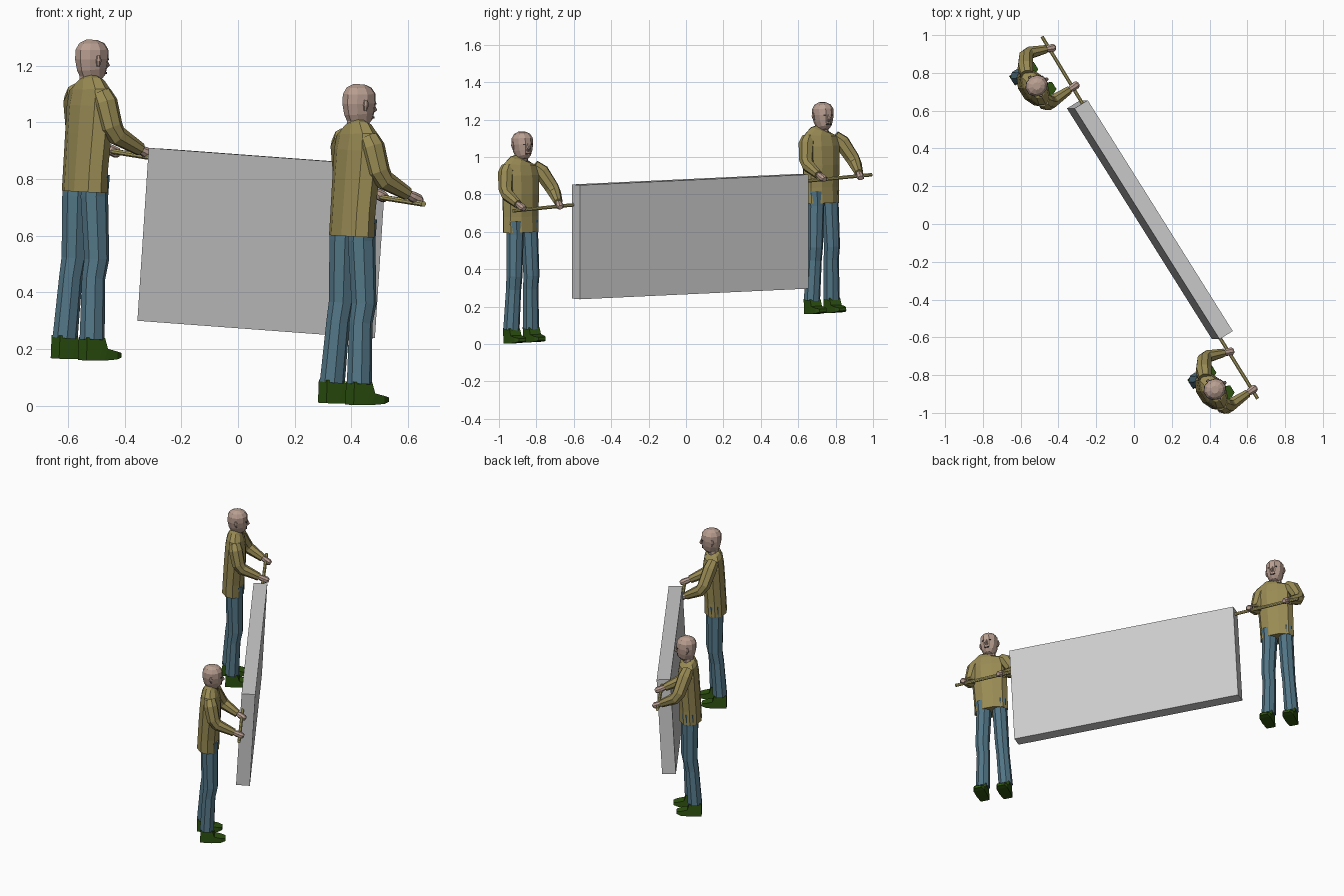
import bpy, bmesh, math
from mathutils import Vector, Matrix

if "Cube" in bpy.data.objects:
    bpy.data.objects.remove(bpy.data.objects["Cube"])


def material(name, rgb):
    m = bpy.data.materials.new(name)
    m.diffuse_color = (*rgb, 1)
    m.use_nodes = True
    m.node_tree.nodes["Principled BSDF"].inputs["Base Color"].default_value = m.diffuse_color
    return m


SHIRT = material("shirt_cloth", (0.32, 0.26, 0.09))
DENIM = material("trouser_cloth", (0.085, 0.18, 0.24))
SHOE = material("shoe_leather", (0.027, 0.085, 0.005))
SKIN = material("skin", (0.48, 0.34, 0.28))
POLE = material("pole_wood", (0.45, 0.39, 0.14))
DARK = material("eye_dark", (0.05, 0.04, 0.04))


def loft(name, rings, mat, frame, ref=(1, 0, 0), sides=8):
    """Rings are (x, y, z, radius along ref, radius across); both ends are capped."""
    ref = Vector(ref)
    pts = [Vector(r[:3]) for r in rings]
    bm = bmesh.new()
    loops = []
    grow = math.sqrt(2) if sides == 4 else 1.0
    for i, r in enumerate(rings):
        t = (pts[min(i + 1, len(pts) - 1)] - pts[max(i - 1, 0)]).normalized()
        a = (ref - t * ref.dot(t)).normalized()
        b = t.cross(a)
        loop = []
        for k in range(sides):
            ang = 2 * math.pi * (k + 0.5) / sides
            loop.append(bm.verts.new(pts[i] + grow * (a * r[3] * math.cos(ang) + b * r[4] * math.sin(ang))))
        loops.append(loop)
    for lo, hi in zip(loops, loops[1:]):
        for k in range(sides):
            j = (k + 1) % sides
            bm.faces.new((lo[k], lo[j], hi[j], hi[k]))
    bm.faces.new(loops[0][::-1])
    bm.faces.new(loops[-1])
    bmesh.ops.recalc_face_normals(bm, faces=bm.faces)
    me = bpy.data.meshes.new(name)
    bm.to_mesh(me)
    bm.free()
    if mat:
        me.materials.append(mat)
    ob = bpy.data.objects.new(name, me)
    ob.matrix_world = frame
    bpy.context.collection.objects.link(ob)
    return ob


# shared tilted frame: x = facing, y = person's left, z = up
up = Vector((0.066, 0, 1)).normalized()
left = Vector((-0.53, 0.847, 0.04))
left = (left - up * left.dot(up)).normalized()
face = left.cross(up).normalized()


def frame_at(p):
    m = Matrix((face, left, up)).transposed().to_4x4()
    m.translation = p
    return m


def person(tag, origin):
    fr = frame_at(origin)

    def part(n, rings, mat, ref=(1, 0, 0), sides=8):
        loft(f"{tag}_{n}", rings, mat, fr, ref, sides)

    # jacket with sloped shoulders
    part("jacket", [(0, -.01, .595, .068, .108), (-.002, -.01, .68, .066, .108),
                    (0, -.01, .80, .068, .112), (-.002, -.01, .90, .064, .114),
                    (-.005, -.01, .955, .054, .105), (-.005, -.005, .982, .042, .068),
                    (0, 0, .992, .03, .036)], SHIRT, sides=10)
    # neck and head
    part("neck", [(-.008, 0, .96, .033, .035), (-.005, 0, 1.03, .033, .035)], SKIN)
    part("head", [(.018, 0, .985, .026, .022), (.012, 0, 1.0, .046, .038),
                  (.004, 0, 1.03, .056, .05), (0, 0, 1.065, .062, .056),
                  (-.002, 0, 1.098, .06, .055), (-.004, 0, 1.12, .046, .042),
                  (-.004, 0, 1.132, .02, .02)], SKIN, sides=10)
    part("nose", [(.052, 0, 1.073, .006, .005), (.066, 0, 1.045, .009, .010),
                  (.054, 0, 1.036, .008, .008)], SKIN, sides=6)
    part("mouth", [(.054, -.014, 1.018, .005, .003), (.054, .014, 1.018, .005, .003)], DARK, sides=4)
    for side, s in (("left", 1), ("right", -1)):
        part(side + "_eye", [(.056, s * .014, 1.067, .004, .003),
                             (.050, s * .028, 1.067, .004, .003)], DARK, sides=4)
        part(side + "_ear", [(-.004, s * .052, 1.04, .006, .006), (-.007, s * .058, 1.06, .011, .007),
                             (-.007, s * .056, 1.078, .007, .006)], SKIN, sides=6)

    # sleeves and hands, both reaching forward to the pole
    arms = {
        "left": [(-.005, .075, .945), (.012, .112, .915), (.05, .155, .83), (.075, .158, .80),
                 (.16, .127, .757), (.21, .108, .735)],
        "right": [(-.005, -.088, .945), (.003, -.105, .915), (.025, -.122, .83), (.05, -.124, .80),
                  (.15, -.122, .757), (.21, -.12, .735)],
    }
    for side, (sh, ua, el, fa, wr, hd) in arms.items():
        part(side + "_sleeve", [(*sh, .036, .036), (*ua, .043, .043), (*el, .038, .040),
                                (*fa, .034, .036), (*wr, .023, .024)], SHIRT, (0, 1, 0))
        w, h = Vector(wr), Vector(hd)
        part(side + "_hand", [(*w, .015, .015), (*w.lerp(h, .35), .020, .019),
                              (*w.lerp(h, .8), .022, .019), (*h, .014, .012)], SKIN, (0, 1, 0))

    # trouser legs and shoes
    legs = {"left": (0, .045, 0, .055, -.038), "right": (.014, -.055, .025, -.085, -.012)}
    for side, (tf, tl, bf, bl, heel) in legs.items():
        part(side + "_trouser_leg", [(tf, tl, .66, .05, .05), (tf, tl, .58, .05, .046),
                                     ((tf + bf) / 2 + .012, (tl + bl) / 2, .36, .045, .043),
                                     ((tf + bf) / 2 + .004, (tl + bl) / 2, .29, .042, .041),
                                     (bf, bl, .075, .045, .044)], DENIM)
        part(side + "_shoe", [(heel, bl, .042, .041, .028), (heel + .062, bl, .044, .041, .033),
                              (heel + .078, bl, .026, .022, .034), (heel + .125, bl, .026, .014, .034),
                              (heel + .150, bl, .028, .008, .022)], SHOE, (0, 0, 1), sides=4)


low = Vector((.357, -.875, .005))
person("lower_carrier", low)
person("upper_carrier", low + Vector((-.943, 1.607, .157)))

# carried panel, spanned by length, thickness and height vectors
corner = Vector((-.355, .612, .30))
length, thick, height = Vector((.768, -1.222, -.057)), Vector((.07, .043, -.004)), Vector((.04, 0, .61))
bpy.ops.mesh.primitive_cube_add(size=1)
panel = bpy.context.object
panel.name = "carried_panel"
m = Matrix((length, thick, height)).transposed().to_4x4()
m.translation = corner + (length + thick + height) / 2
panel.data.transform(m)

# carrying poles at each end of the panel
poles = {"lower_pole": ((.447, -.59, .745), (.655, -.925, .712)),
         "upper_pole": ((-.268, .63, .87), (-.487, .992, .905))}
for name, (a, b) in poles.items():
    loft(name, [(*a, .010, .010), (*b, .010, .010)], POLE, Matrix(), (0, 0, 1), 8)
